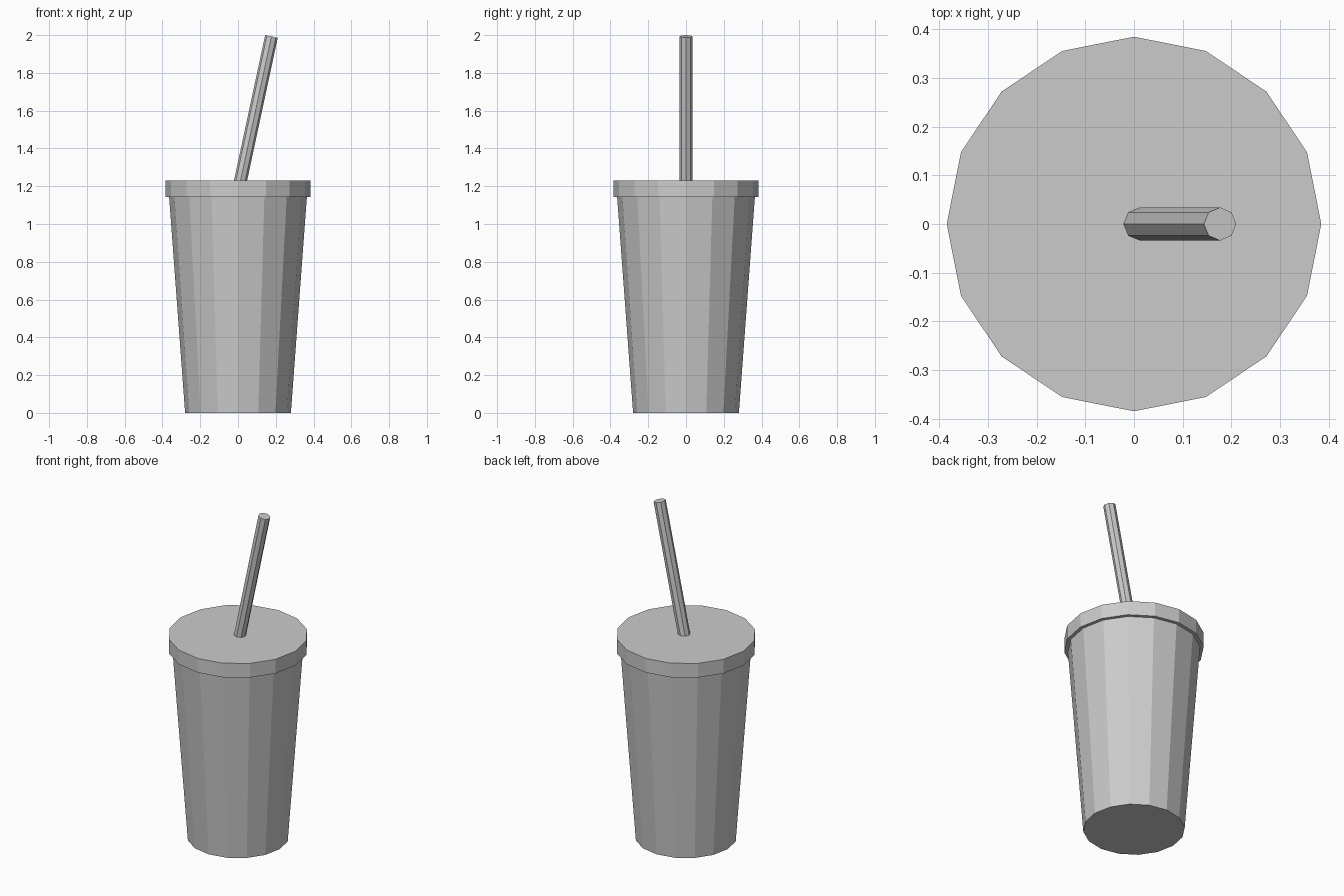
import bpy
from mathutils import Vector

if "Cube" in bpy.data.objects:
    bpy.data.objects.remove(bpy.data.objects["Cube"])


def tapered(name, sides, r_bottom, r_top, start, end):
    """Flat-faced capped cone running from start to end."""
    start, end = Vector(start), Vector(end)
    axis = end - start
    bpy.ops.mesh.primitive_cone_add(
        vertices=sides, radius1=r_bottom, radius2=r_top,
        depth=axis.length, location=(start + end) / 2,
        rotation=(0, axis.angle(Vector((0, 0, 1))), 0))
    obj = bpy.context.object
    obj.name = obj.data.name = name
    return obj


# Cup body, slightly overlapping the lid
tapered("cup", 16, 0.28, 0.366, (0, 0, 0), (0, 0, 1.16))

# Overhanging lid
tapered("lid", 16, 0.385, 0.385, (0, 0, 1.143), (0, 0, 1.229))

# Straw leaning towards +x, its lower end sunk into the lid
tapered("straw", 8, 0.034, 0.034, (0.004, 0, 1.185), (0.177, 0, 1.993))
